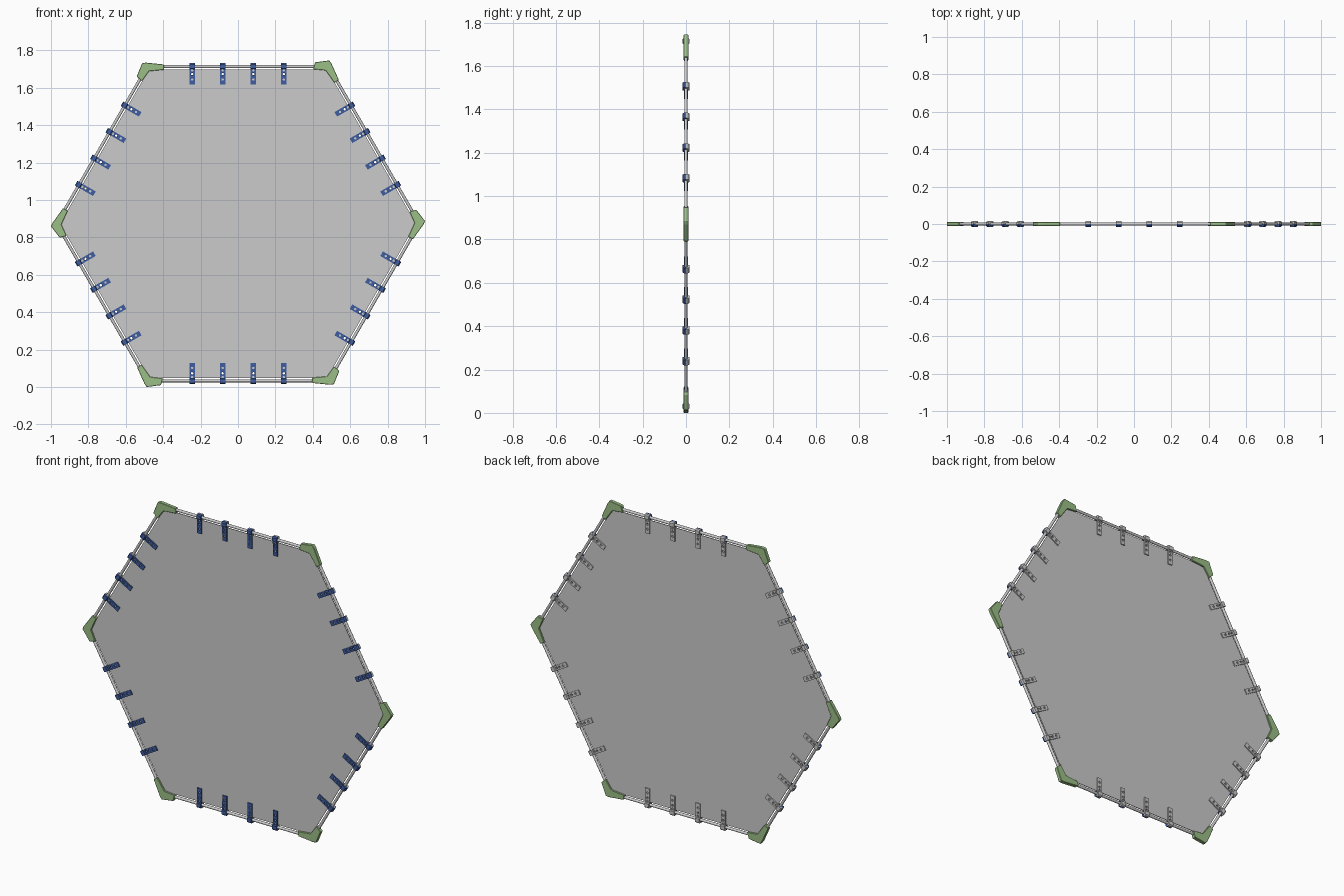
import bpy, bmesh, math
from mathutils import Matrix, Vector

if "Cube" in bpy.data.objects:
    bpy.data.objects.remove(bpy.data.objects["Cube"])

CZ = 0.873        # height of the centre
APO = 0.84        # tube distance from the centre
OFFS = (-0.245, -0.082, 0.082, 0.245)


def frame(deg):
    """Local x = outward, y = counter-clockwise along rim, z = to the front."""
    return (Matrix.Translation((0, 0, CZ)) @ Matrix.Rotation(-math.radians(deg), 4, 'Y')
            @ Matrix.Rotation(math.pi / 2, 4, 'X'))


def mat(name, col):
    m = bpy.data.materials.new(name)
    m.diffuse_color = (*col, 1)
    m.use_nodes = True
    m.node_tree.nodes["Principled BSDF"].inputs["Base Color"].default_value = m.diffuse_color
    return m


def add(name, mesh, matrix=Matrix(), material=None):
    ob = bpy.data.objects.new(name, mesh)
    bpy.context.collection.objects.link(ob)
    ob.matrix_world = matrix
    if material and not mesh.materials:
        mesh.materials.append(material)
    return ob


def to_mesh(bm, name):
    bmesh.ops.recalc_face_normals(bm, faces=bm.faces)
    me = bpy.data.meshes.new(name)
    bm.to_mesh(me)
    bm.free()
    return me


def prism(name, pts, depth, bevel=0):
    """Extrude a closed outline of 3D points."""
    bm = bmesh.new()
    f = bm.faces.new([bm.verts.new(p) for p in pts])
    r = bmesh.ops.extrude_face_region(bm, geom=[f])
    vs = [v for v in r['geom'] if isinstance(v, bmesh.types.BMVert)]
    bmesh.ops.translate(bm, verts=vs, vec=Vector(depth))
    if bevel:
        bmesh.ops.bevel(bm, geom=bm.edges[:], offset=bevel, segments=1, affect='EDGES')
    return to_mesh(bm, name)


def pins(name, matrices, radius, depth):
    """Several cylinders used as one cutter."""
    bm = bmesh.new()
    for m in matrices:
        bmesh.ops.create_cone(bm, cap_ends=True, segments=10, radius1=radius,
                              radius2=radius, depth=depth, matrix=m)
    return add(name, to_mesh(bm, name))


def cut(name, mesh, cutter):
    """Return the mesh with the cutter removed."""
    ob = add(name, mesh)
    md = ob.modifiers.new("holes", 'BOOLEAN')
    md.operation, md.solver, md.object = 'DIFFERENCE', 'EXACT', cutter
    bpy.context.view_layer.update()
    dg = bpy.context.evaluated_depsgraph_get()
    out = bpy.data.meshes.new_from_object(ob.evaluated_get(dg))
    bpy.data.objects.remove(ob)
    return out


green = mat("green_plastic", (0.33, 0.52, 0.24))
blue = mat("blue_plastic", (0.05, 0.11, 0.36))

# thin hexagonal panel with one eyelet hole behind each clip
R = 0.825 / math.cos(math.pi / 6)
hexa = [(R * math.cos(math.radians(60 * k)), -0.002, CZ + R * math.sin(math.radians(60 * k)))
        for k in range(6)]
cutter = pins("panel_cutter", [frame(30 + 60 * k) @ Matrix.Translation((0.80, t, 0))
                               for k in range(6) for t in OFFS], 0.0065, 0.05)
add("panel", cut("panel_raw", prism("panel_raw", hexa, (0, 0.004, 0)), cutter))
bpy.data.objects.remove(cutter)

# tube running along each edge
bm = bmesh.new()
bmesh.ops.create_cone(bm, cap_ends=True, segments=16, radius1=0.008, radius2=0.008, depth=0.95,
                      matrix=Matrix.Translation((APO, 0, 0)) @ Matrix.Rotation(math.pi / 2, 4, 'X'))
tube = to_mesh(bm, "tube")
for p in tube.polygons:
    p.use_smooth = len(p.vertices) == 4

# elbow connector, slightly pinwheeled at every corner
elbow = prism("elbow", [(x, y, -0.011) for x, y in
                        ((1.0, 0.014), (0.953, 0.075), (0.917, 0.064), (0.944, 0.004),
                         (0.91, -0.07), (0.936, -0.082), (0.992, -0.004))],
              (0, 0, 0.022), 0.002)

# clip halves: a strap ending in a hook around the tube
side = ((0.745, 0.002), (0.745, 0.008), (0.828, 0.009), (0.831, 0.015), (0.852, 0.015),
        (0.858, 0.009), (0.858, 0), (0.849, 0), (0.846, 0.007), (0.834, 0.007), (0.829, 0.002))
cutter = pins("clip_cutter", [Matrix.Translation((a, 0, 0)) for a in (0.771, 0.80, 0.82)],
              0.0065, 0.06)
halves = {}
for label, s in (("front", 1), ("back", -1)):
    raw = prism("clip_raw", [(a, -0.014, s * z) for a, z in side], (0, 0.028, 0))
    halves[label] = cut("clip_" + label, raw, cutter)
bpy.data.objects.remove(cutter)

# place everything around the rim
for k in range(6):
    add(f"corner_connector_{k}", elbow, frame(60 * k), green)
    edge = frame(30 + 60 * k)
    add(f"edge_tube_{k}", tube, edge)
    for i, t in enumerate(OFFS):
        for label, me in halves.items():
            add(f"clip_{label}_{k}_{i}", me, edge @ Matrix.Translation((0, t, 0)),
                blue if label == "front" else None)
